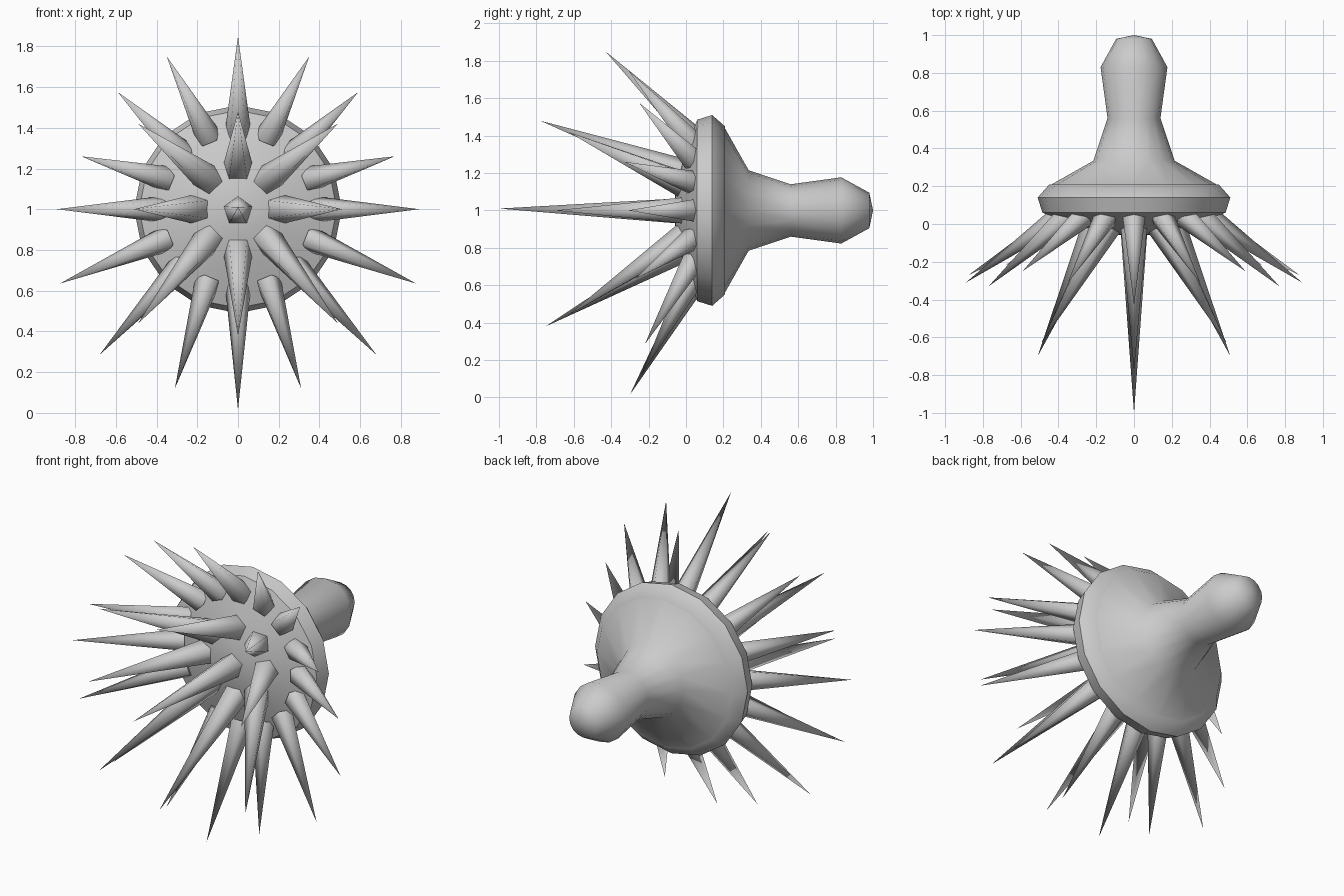
import bpy, bmesh, math
from mathutils import Vector

if "Cube" in bpy.data.objects:
    bpy.data.objects.remove(bpy.data.objects["Cube"])

grey = bpy.data.materials.new("plain_grey")
grey.diffuse_color = (0.6, 0.6, 0.6, 1)
grey.use_nodes = True
grey.node_tree.nodes["Principled BSDF"].inputs["Base Color"].default_value = grey.diffuse_color


def finish(name, bm, angle):
    bmesh.ops.recalc_face_normals(bm, faces=bm.faces)
    mesh = bpy.data.meshes.new(name)
    bm.to_mesh(mesh)
    bm.free()
    mesh.materials.append(grey)
    obj = bpy.data.objects.new(name, mesh)
    bpy.context.collection.objects.link(obj)
    bpy.ops.object.select_all(action='DESELECT')
    obj.select_set(True)
    bpy.context.view_layer.objects.active = obj
    bpy.ops.object.shade_smooth_by_angle(angle=math.radians(angle))


def lathe(name, profile, sides=16):
    """Spin (radius, y) points round the y axis at z = 1."""
    bm = bmesh.new()
    verts = [bm.verts.new((r, y, 1)) for r, y in profile]
    edges = [bm.edges.new(pair) for pair in zip(verts, verts[1:])]
    bmesh.ops.spin(bm, geom=verts + edges, cent=(0, 0, 1), axis=(0, 1, 0),
                   angle=2 * math.pi, steps=sides)
    bmesh.ops.remove_doubles(bm, verts=bm.verts, dist=0.0005)
    finish(name, bm, 50)


def spike(name, base, tip, radius):
    """Five-sided cone from base to tip."""
    base, tip = Vector(base), Vector(tip)
    axis = (tip - base).normalized()
    up = Vector((0, 0, 1))
    if abs(base.x) + abs(base.z - 1) > 0.05:      # a corner faces outward
        up = Vector((base.x, 0, base.z - 1))
    u = (up - axis * up.dot(axis)).normalized()
    v = axis.cross(u)
    bm = bmesh.new()
    ring = [bm.verts.new(base + radius * (math.cos(a) * u + math.sin(a) * v))
            for a in (2 * math.pi * i / 5 for i in range(5))]
    top = bm.verts.new(tip)
    bm.faces.new(ring)
    for i in range(5):
        bm.faces.new((ring[i], ring[(i + 1) % 5], top))
    finish(name, bm, 75)


# Head disc with a shallow domed front, and the flared handle
lathe("head_disc", [(0, -0.065), (0.12, -0.055), (0.26, -0.02), (0.42, 0.035),
                    (0.485, 0.06), (0.51, 0.14), (0.45, 0.208), (0, 0.208)])
lathe("handle", [(0, 0.205), (0.445, 0.205), (0.215, 0.335), (0.14, 0.56),
                 (0.177, 0.83), (0.095, 0.98), (0, 1.0)])

# Centre spike
spike("centre_spike", (0, -0.03, 0.99), (0, -1, 1.01), 0.075)

# Spike tips on the right half; those off the centre line are mirrored
inner = [(0, -0.78, 1.48), (0.49, -0.63, 1.42), (0.51, -0.70, 1.0),
         (0.49, -0.63, 0.44), (0, -0.75, 0.38)]
outer = [(0, -0.43, 1.85), (0.35, -0.31, 1.75), (0.59, -0.25, 1.575),
         (0.77, -0.33, 1.26), (0.89, -0.31, 1.0), (0.875, -0.27, 0.635),
         (0.68, -0.22, 0.285), (0.31, -0.24, 0.12), (0, -0.30, 0.015)]
for label, tips, r, y, radius in (("inner_spike", inner, 0.2, -0.01, 0.075),
                                  ("outer_spike", outer, 0.385, 0.04, 0.065)):
    for i, (tx, ty, tz) in enumerate(tips):
        a = math.pi * i / (len(tips) - 1)
        bx, bz = r * math.sin(a), 1 + r * math.cos(a)
        for side in ((1,) if tx == 0 else (1, -1)):
            spike(f"{label}_{i}", (side * bx, y, bz), (side * tx, ty, tz), radius)
